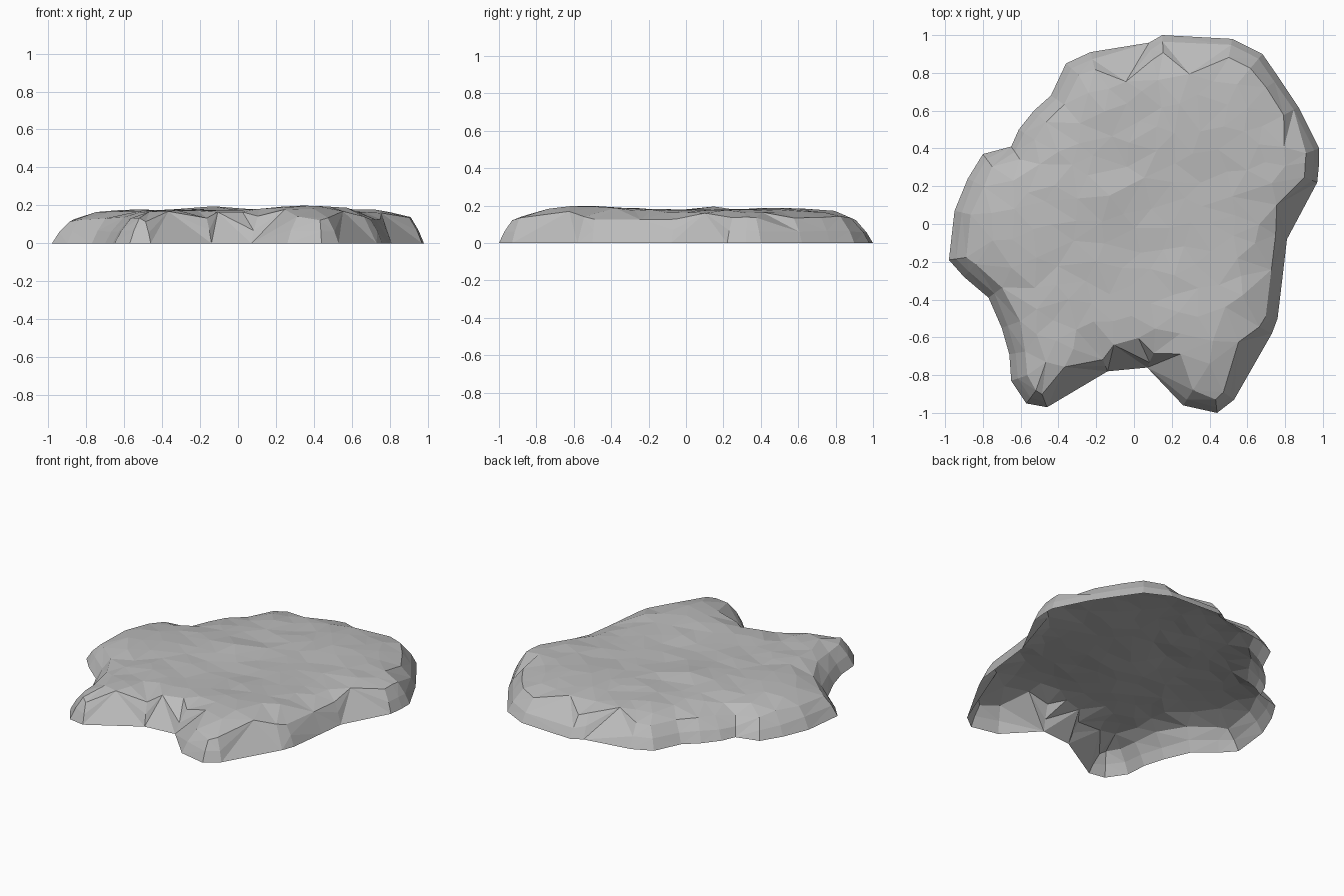
import bpy, bmesh, math, random
from mathutils import Vector
from mathutils.geometry import delaunay_2d_cdt, intersect_point_line

random.seed(4)
if "Cube" in bpy.data.objects:
    bpy.data.objects.remove(bpy.data.objects["Cube"])

# Ground outline of the rock slab, counter-clockwise
outline = [Vector(p) for p in (
    (.98, .4), (.87, .62), (.77, .77), (.68, .9), (.52, .98), (.15, 1), (.08, .96),
    (-.23, .91), (-.36, .85), (-.44, .68), (-.53, .6), (-.61, .5), (-.65, .41),
    (-.8, .37), (-.88, .24), (-.95, .07), (-.98, -.19), (-.9, -.28), (-.77, -.39),
    (-.7, -.55), (-.66, -.69), (-.65, -.83), (-.57, -.95), (-.46, -.97), (-.14, -.78),
    (.07, -.76), (.26, -.96), (.44, -1), (.53, -.93), (.73, -.58), (.76, -.5),
    (.79, -.25), (.81, -.08), (.97, .22), (.98, .32))]
count = len(outline)

# Low mounds and hollows on the top: x, y, radius, height
mounds = ((.36, -.5, .25, .028), (-.13, .14, .12, .022), (.3, .5, .2, .012),
          (-.58, .38, .1, -.035), (-.8, -.24, .1, -.03), (.05, -.05, .15, -.006))
profile = ((0, 0), (.035, .065), (.09, .135), (.19, .166), (.3, .174), (3, .176))


def rim(p):
    """Distance to the outline and the outward direction there."""
    best = (9, Vector((1, 0)))
    for i, a in enumerate(outline):
        b = outline[(i + 1) % count]
        q, t = intersect_point_line(p, a, b)
        q = a.lerp(b, min(max(t, 0), 1))
        d = (p - q.to_2d()).length
        if d < best[0]:
            e = (b - a).normalized()
            best = (d, Vector((e.y, -e.x)))
    return best


def steepness(n):
    """The front-left side is steeper than the back."""
    return 1 + .35 * max(0, n.dot(Vector((.8, -.6))))


def inside(p):
    hit = False
    for i, a in enumerate(outline):
        b = outline[(i + 1) % count]
        if (a.y > p.y) != (b.y > p.y) and p.x < a.x + (p.y - a.y) / (b.y - a.y) * (b.x - a.x):
            hit = not hit
    return hit


def height(p):
    d, n = rim(p)
    d *= steepness(n)
    z = 0
    for (d0, z0), (d1, z1) in zip(profile, profile[1:]):
        if d0 <= d <= d1:
            z = z0 + (z1 - z0) * (d - d0) / (d1 - d0)
    fade = min(1, d / .15)
    for x, y, r, h in mounds:
        z += fade * h * math.exp(-((p.x - x) ** 2 + (p.y - y) ** 2) / r ** 2)
    return z + fade * random.uniform(-.006, .006)


# Rings of points that round the sides over
points = list(outline)
for offset in (.035, .09):
    for i, p in enumerate(outline):
        e = outline[(i + 1) % count] - outline[i - 1]
        n = Vector((-e.y, e.x)).normalized()
        q = p + n * offset * random.uniform(.9, 1.15) / steepness(-n)
        if inside(q) and rim(q)[0] > offset * .6 and min((q - s).length for s in points) > .025:
            points.append(q)

# Ridge points for the short creases on the top
for a, b in (((-.47, .12), (-.13, .15)), ((.09, -.42), (.4, -.74))):
    a, b = Vector(a), Vector(b)
    for t in (0, .5, 1):
        points.append(a.lerp(b, t))

# Scattered points over the top
for _ in range(2500):
    q = Vector((random.uniform(-1, 1), random.uniform(-1, 1)))
    if inside(q) and rim(q)[0] > .13 and min((q - s).length for s in points) > .095:
        points.append(q)

# Triangulate inside the outline and raise to the surface; the underside is open
edges = [(i, (i + 1) % count) for i in range(count)]
flat, _, faces, origin, _, _ = delaunay_2d_cdt(points, edges, [], 1, 1e-5)
bm = bmesh.new()
verts = []
for p, source in zip(flat, origin):
    on_ground = any(i < count for i in source)
    verts.append(bm.verts.new((p.x, p.y, 0 if on_ground else height(p))))
for f in faces:
    bm.faces.new([verts[i] for i in f])
bm.normal_update()
for f in bm.faces:
    if f.normal.z < 0:
        f.normal_flip()

mesh = bpy.data.meshes.new("rock_slab")
bm.to_mesh(mesh)
bm.free()
slab = bpy.data.objects.new("rock_slab", mesh)
bpy.context.collection.objects.link(slab)

# Plain grey stone
stone = bpy.data.materials.new("grey_stone")
stone.use_nodes = True
colour = (.5, .5, .5, 1)
stone.diffuse_color = colour
stone.node_tree.nodes["Principled BSDF"].inputs["Base Color"].default_value = colour
mesh.materials.append(stone)
